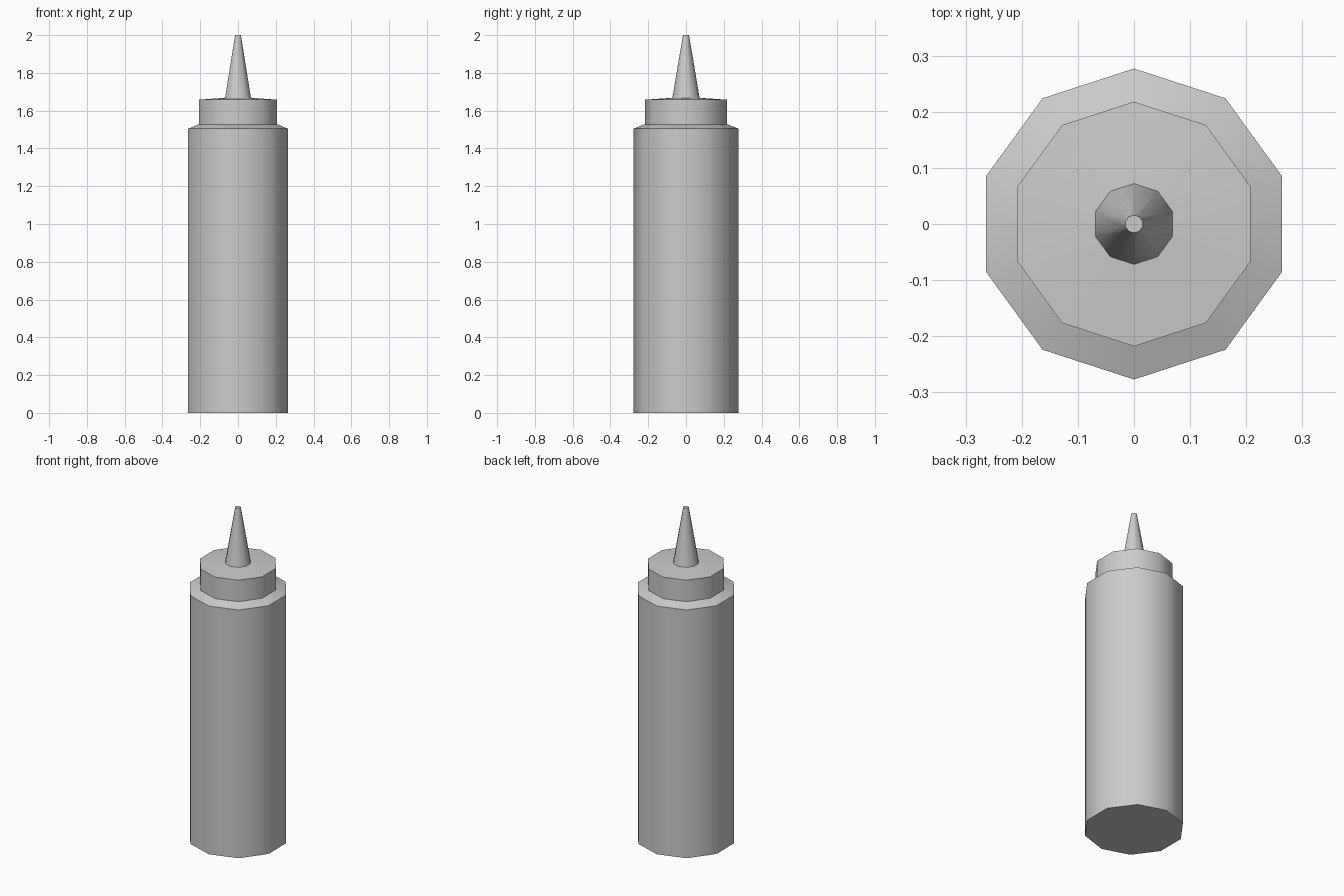
import bpy
import bmesh
import math

SIDES = 10

cube = bpy.data.objects.get("Cube")
if cube:
    bpy.data.objects.remove(cube, do_unlink=True)

# Single grey plastic
grey = bpy.data.materials.new("grey plastic")
grey.use_nodes = True
colour = (0.6, 0.6, 0.6, 1)
grey.diffuse_color = colour
grey.node_tree.nodes["Principled BSDF"].inputs["Base Color"].default_value = colour


def lathe(name, profile, close_bottom=False, close_top=False):
    """Turn a (radius, height) profile into a ten-sided part with corners on +y and -y."""
    bm = bmesh.new()
    rings = []
    for radius, z in profile:
        ring = []
        for i in range(SIDES):
            a = math.pi / 2 + math.tau * i / SIDES
            ring.append(bm.verts.new((radius * math.cos(a), radius * math.sin(a), z)))
        rings.append(ring)
    for low, high in zip(rings, rings[1:]):
        for i in range(SIDES):
            j = (i + 1) % SIDES
            bm.faces.new((low[i], low[j], high[j], high[i]))
    if close_bottom:
        bm.faces.new(rings[0][::-1])
    if close_top:
        bm.faces.new(rings[-1])
    mesh = bpy.data.meshes.new(name)
    bm.to_mesh(mesh)
    bm.free()
    mesh.materials.append(grey)
    obj = bpy.data.objects.new(name, mesh)
    bpy.context.collection.objects.link(obj)

    # Smooth around the sides, sharp at the rims
    bpy.ops.object.select_all(action="DESELECT")
    obj.select_set(True)
    bpy.context.view_layer.objects.active = obj
    bpy.ops.object.shade_smooth_by_angle(angle=math.radians(40))
    return obj


# Bottle body with sloped shoulder
lathe("bottle_body", [(0.277, 0), (0.277, 1.505), (0.218, 1.528)], close_bottom=True)

# Screw cap with a slightly raised top
lathe("cap", [(0.218, 1.528), (0.218, 1.658), (0.072, 1.668)])

# Tapered nozzle
lathe("nozzle", [(0.072, 1.668), (0.016, 2.0)], close_top=True)
